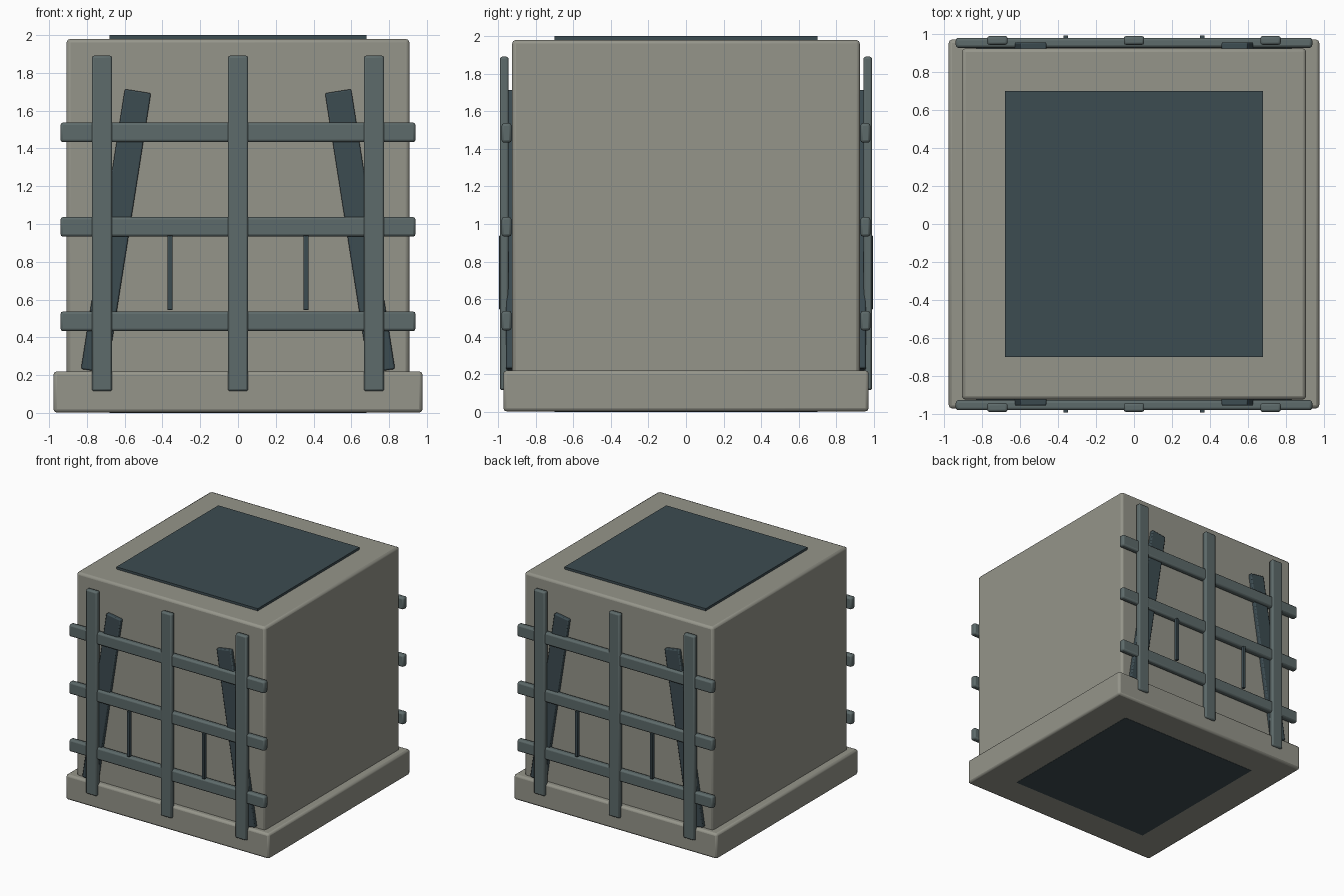
import bpy
from math import atan2, hypot
from mathutils import Vector

old = bpy.data.objects.get("Cube")
if old:
    bpy.data.objects.remove(old, do_unlink=True)


def material(name, rgb):
    m = bpy.data.materials.new(name)
    m.use_nodes = True
    m.diffuse_color = (*rgb, 1)
    m.node_tree.nodes["Principled BSDF"].inputs["Base Color"].default_value = (*rgb, 1)
    return m


stone = material("weathered_stone", (0.30, 0.30, 0.255))
steel = material("grey_steel", (0.11, 0.145, 0.145))
dark = material("dark_slate", (0.046, 0.072, 0.083))


def box(name, low, high, mat, bevel=0.0, tilt=0.0):
    """Box between two corners, with rounded edges and a turn about y."""
    low, high = Vector(low), Vector(high)
    bpy.ops.mesh.primitive_cube_add(size=1, location=(low + high) / 2)
    ob = bpy.context.object
    ob.name = name
    ob.scale = high - low
    bpy.ops.object.transform_apply(location=False, rotation=False, scale=True)
    ob.rotation_euler.y = tilt
    ob.data.materials.append(mat)
    if bevel:
        mod = ob.modifiers.new("rounded_edges", "BEVEL")
        mod.width = bevel
        mod.segments = 2
        bpy.ops.object.shade_smooth_by_angle()
    return ob


# Block, plinth and inset-looking panels
box("block", (-0.908, -0.926, 0.1), (0.908, 0.926, 1.98), stone, 0.02)
box("plinth", (-0.977, -0.973, 0.002), (0.977, 0.973, 0.22), stone, 0.018)
box("top_panel", (-0.68, -0.7, 1.975), (0.68, 0.7, 2.0), dark)
box("bottom_panel", (-0.68, -0.7, 0.0), (0.68, 0.7, 0.02), dark)


def grille_box(name, side, x, z, size, near, far, mat, bevel, tilt=0.0):
    """Bar on the front (side -1) or back (side 1), between two depths."""
    y0, y1 = sorted((side * near, side * far))
    w, h = size
    return box(name, (x - w / 2, y0, z - h / 2), (x + w / 2, y1, z + h / 2),
               mat, bevel, tilt)


# Matching grilles on the front and the back
for label, side in (("front", -1), ("back", 1)):
    for i, x in enumerate((-0.72, 0, 0.72)):
        grille_box(f"{label}_upright_{i}", side, x, 1.003, (0.108, 1.776),
                   0.945, 0.991, steel, 0.012)
    for i, z in enumerate((0.485, 0.985, 1.485)):
        grille_box(f"{label}_crossbar_{i}", side, 0, z, (1.88, 0.104),
                   0.929, 0.982, steel, 0.014)
    for hand, s in (("right", -1), ("left", 1)):
        # Leaning brace, from its foot to its head
        foot, head = (0.762, 0.222), (0.53, 1.703)
        dx, dz = head[0] - foot[0], head[1] - foot[1]
        grille_box(f"{label}_{hand}_brace", side, s * (foot[0] + dx / 2),
                   foot[1] + dz / 2, (0.14, hypot(dx, dz)), 0.915, 0.958,
                   dark, 0.008, s * atan2(dx, dz))
        grille_box(f"{label}_{hand}_rod", side, s * 0.36, 0.742,
                   (0.026, 0.395), 0.965, 0.995, dark, 0.004)
